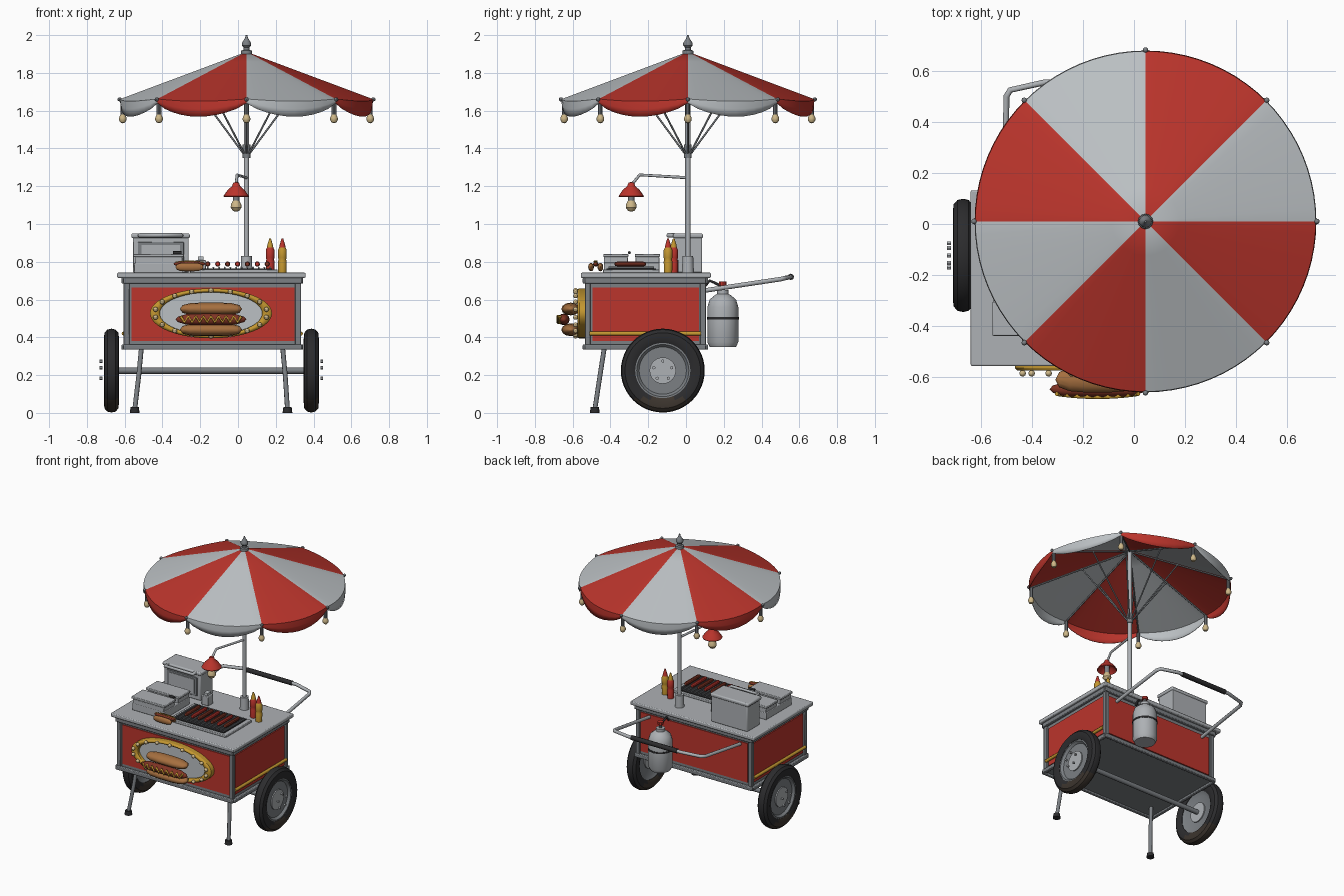
import bpy, bmesh
from math import sin, cos, pi, radians
from mathutils import Matrix, Vector

old = bpy.data.objects.get("Cube")
if old:
    bpy.data.objects.remove(old)


def material(name, *rgb):
    m = bpy.data.materials.new(name)
    m.use_nodes = True
    m.diffuse_color = (*rgb, 1)
    m.node_tree.nodes["Principled BSDF"].inputs["Base Color"].default_value = (*rgb, 1)
    return m


RED = material("red_paint", .5, .035, .025)
WHITE = material("white_cloth", .5, .53, .55)
STEEL = material("light_steel", .42, .44, .46)
GREY = material("grey_steel", .2, .215, .23)
BLACK = material("black_rubber", .025, .025, .027)
GOLD = material("gold_yellow", .55, .31, .03)
GLOW = material("cream_bulb", .62, .48, .25)
BUN = material("bun_brown", .38, .16, .05)
MEAT = material("sausage_brown", .22, .035, .018)
MUD = material("muddy_rubber", .045, .035, .027)


def finish(name, bm, *mats):
    bmesh.ops.recalc_face_normals(bm, faces=bm.faces)
    for f in bm.faces:
        f.smooth = True
    for e in bm.edges:
        e.smooth = e.calc_face_angle(0) < .6
    me = bpy.data.meshes.new(name)
    bm.to_mesh(me)
    bm.free()
    for m in mats:
        me.materials.append(m)
    return place(name, me)


def place(name, data):
    ob = bpy.data.objects.new(name, data)
    bpy.context.collection.objects.link(ob)
    return ob


def box(name, lo, hi, mat, bevel=0):
    bm = bmesh.new()
    lo, hi = Vector(lo), Vector(hi)
    bmesh.ops.create_cube(bm, size=1, matrix=Matrix.Translation((lo + hi) / 2)
                          @ Matrix.Diagonal((*(hi - lo), 1)))
    ob = finish(name, bm, mat)
    if bevel:
        mod = ob.modifiers.new("bevel", "BEVEL")
        mod.width, mod.segments = bevel, 2
    return ob


def lathe(name, profile, mat, locs, rot=(0, 0, 0), n=24, scale=(1, 1, 1)):
    """Turn a (radius, height) profile and place a copy at each location."""
    bm = bmesh.new()
    vs = [bm.verts.new((r, 0, z)) for r, z in profile]
    es = [bm.edges.new(p) for p in zip(vs, vs[1:])]
    bmesh.ops.spin(bm, geom=vs + es, cent=(0, 0, 0), axis=(0, 0, 1), angle=2 * pi, steps=n)
    bmesh.ops.remove_doubles(bm, verts=bm.verts, dist=.0002)
    obs = [finish(name, bm, mat)]
    obs += [place(name, obs[0].data) for _ in locs[1:]]
    for ob, loc in zip(obs, locs):
        ob.location, ob.rotation_euler, ob.scale = loc, rot, scale
    return obs


def drum(r, z0, z1):
    return [(0, z0), (r, z0), (r, z1), (0, z1)]


def ball(r, n=8):
    return [(r * sin(pi * i / n), -r * cos(pi * i / n)) for i in range(n + 1)]


def tube(name, paths, r, mat):
    cu = bpy.data.curves.new(name, "CURVE")
    cu.dimensions = "3D"
    cu.bevel_depth, cu.bevel_resolution, cu.use_fill_caps = r, 2, True
    for path in paths:
        sp = cu.splines.new("POLY")
        sp.points.add(len(path) - 1)
        for p, co in zip(sp.points, path):
            p.co = (*co, 1)
    cu.materials.append(mat)
    return place(name, cu)


# Cart body, panels and frame
X0, X1, Y0, Y1 = -.605, .333, -.535, .105
box("cart_core", (X0 + .015, Y0 + .015, .345), (X1 - .015, Y1 - .015, .71), GREY)
box("front_panel", (-.565, Y0 + .008, .38), (.3, Y0 + .03, .665), RED)
box("back_panel", (-.565, Y1 - .03, .38), (.3, Y1 - .008, .665), RED)
for side, x in (("right", X0), ("left", X1)):
    s = -1 if x < 0 else 1
    box(side + "_panel", (x - s * .008, -.495, .38), (x - s * .03, .07, .665), RED)
    tube(side + "_gold_rail", [[(x, -.51, .42), (x, .08, .42)]], .011, GOLD)
    for y in (Y0 + .015, Y1 - .015):
        box("corner_post", (x - s * .03, y - .015, .345), (x, y + .015, .71), GREY, .004)
for z0, z1 in ((.335, .362), (.685, .715)):
    for y in (Y0, Y1):
        box("long_rail", (X0 - .005, y - .012, z0), (X1 + .005, y + .012, z1), GREY, .005)
    for x in (X0, X1):
        box("short_rail", (x - .012, Y0, z0), (x + .012, Y1, z1), GREY, .005)
box("counter_top", (-.64, -.557, .715), (.358, .132, .742), STEEL, .006)

# Wheels, axle and legs
tyre = [(.146, -.03), (.17, -.04), (.2, -.037), (.217, -.022), (.222, 0),
        (.217, .022), (.2, .037), (.17, .04), (.146, .03), (.146, -.03)]
rim = [(0, -.012), (.12, -.012), (.148, -.028), (.148, .028), (.138, .028), (.125, .012), (0, .012)]
AY, AZ = -.123, .224
for s, x in ((-1, -.67), (1, .388)):
    turn, at = (0, s * pi / 2, 0), [(x, AY, AZ)]
    t = lathe("tyre", tyre, BLACK, at, turn, 48)[0]
    t.data.materials.append(MUD)
    for f in t.data.polygons:
        f.material_index = int(-s * f.center.x < -.145)
    lathe("wheel_rim", rim, GREY, at, turn, 40)
    lathe("wheel_hub", drum(.07, -.02, .02), STEEL, at, turn)
    bolts = [(x + s * .055, AY + .05 * sin(a * 2 * pi / 5), AZ + .05 * cos(a * 2 * pi / 5)) for a in range(5)]
    lathe("wheel_bolt", drum(.009, -.007, .007), STEEL, bolts, turn, 6)
tube("axle", [[(-.66, AY, AZ), (.38, AY, AZ)]], .017, GREY)
legs = [[(-.51, -.43, .36), (-.525, -.455, .2), (-.547, -.483, .015)],
        [(.235, -.43, .36), (.25, -.455, .2), (.262, -.483, .015)]]
tube("front_legs", legs, .013, GREY)
lathe("leg_foot", [(0, 0), (.026, 0), (.022, .03), (0, .03)], BLACK, [(p[2][0], p[2][1], 0) for p in legs], n=12)

# Push handle
tube("push_handle", [[(-.505, .08, .645), (-.5, .5, .708), (-.485, .525, .714), (-.35, .555, .72),
                      (.08, .555, .72), (.21, .525, .714), (.225, .5, .708), (.23, .08, .645)]], .012, STEEL)
tube("handle_grip", [[(-.32, .555, .72), (.05, .555, .72)]], .017, BLACK)

# Gas bottle with valve and hose
G = [(.07, .195, 0)]
lathe("gas_bottle", [(0, .35), (.07, .35), (.082, .375), (.082, .56), (.07, .6), (.04, .625),
                     (.03, .63), (.03, .65), (0, .65)], STEEL, G, n=16)
lathe("bottle_strap", drum(.085, .495, .507), BLACK, G, n=16)
lathe("valve_stem", drum(.01, .65, .68), GREY, G, n=10)
lathe("valve_knob", drum(.02, .675, .695), RED, G, n=10)
tube("gas_hose", [[(.07, .195, .665), (.07, .15, .69), (.07, .125, .7), (.07, .1, .67)]], .007, BLACK)

# Oval sign with bulbs
SX, SZ, sign = -.143, .527, (pi / 2, 0, 0)
lathe("sign_oval", drum(.9, 0, .02), WHITE, [(SX, -.525, SZ)], sign, 48, (.323, .132, 1))
lathe("sign_ring", [(.84, 0), (1, 0), (1, .035), (.97, .045), (.87, .045), (.84, .035), (.84, 0)],
      GOLD, [(SX, -.53, SZ)], sign, 48, (.323, .132, 1))
ring = [i * 2 * pi / 18 + pi / 2 for i in range(18)]
lathe("sign_bulb", ball(.013), GLOW, [(SX + .298 * cos(a), -.585, SZ + .121 * sin(a)) for a in ring], n=10)


def hot_dog(name, loc, rot, k):
    """Length along x, bun halves along y, open side along z."""
    m = Matrix.LocRotScale(Vector(loc), rot, Vector((k, k, k)))
    bun = [(0, -.165), (.6, -.15), (.9, -.11), (1, -.05), (1, .05), (.9, .11), (.6, .15), (0, .165)]
    meat = [(0, -.188), (.014, -.175), (.028, -.13), (.031, 0), (.028, .13), (.014, .175), (0, .188)]
    along = Matrix.Rotation(pi / 2, 4, "Y")
    for y in (-.055, .055):
        ob = lathe(name + "_bun", bun, BUN, [(0, 0, 0)], n=12)[0]
        ob.matrix_world = m @ Matrix.Translation((0, y, 0)) @ along @ Matrix.Diagonal((.05, .034, 1, 1))
    ob = lathe(name + "_sausage", meat, MEAT, [(0, 0, 0)], n=12)[0]
    ob.matrix_world = m @ Matrix.Translation((0, 0, .037)) @ along
    wave = [(-.16 + i * .02, .016 * (-1) ** i, .068 - .012 * (abs(i - 8) / 8) ** 2) for i in range(17)]
    tube(name + "_mustard", [wave], .008, GOLD).matrix_world = m


turn_x = Matrix.Rotation(pi / 2, 3, "X").to_quaternion()
hot_dog("sign_hot_dog", (SX, -.61, .495), turn_x, 1)
hot_dog("served_hot_dog", (-.257, -.478, .772), Matrix.Identity(3).to_quaternion(), .45)

# Grill tray with sausages
box("grill_tray", (-.255, -.44, .742), (.21, -.14, .76), STEEL, .004)
box("grill_plate", (-.23, -.42, .75), (.18, -.16, .765), BLACK)
tube("grill_bars", [[(-.22 + i * .03, -.41, .769), (-.22 + i * .03, -.17, .769)] for i in range(14)], .005, GREY)
sausage = [(0, -.085), (.01, -.08), (.014, -.065), (.014, .065), (.01, .08), (0, .085)]
xs = [-.16 + i * .0525 for i in range(7)]
for mat, part in ((MEAT, xs[::2]), (RED, xs[1::2])):
    lathe("grilled_sausage", sausage, mat, [(x, -.295, .788) for x in part], sign, 10)

# Food warmer with two lids
box("warmer_base", (-.55, -.435, .742), (-.29, -.14, .795), STEEL, .004)
for y in (-.435, -.268):
    box("warmer_tub", (-.545, y, .79), (-.295, y + .127, .825), STEEL, .004)
    box("warmer_lid", (-.555, y - .003, .825), (-.287, y + .13, .842), STEEL, .004)
tube("warmer_knob", [[(-.345, -.3, .848), (-.3, -.3, .848)]], .008, BLACK)

# Tall bread cabinet and napkin box
box("cabinet_body", (-.555, -.06, .742), (-.262, .085, .93), STEEL, .005)
box("cabinet_lid", (-.565, -.068, .925), (-.255, .09, .95), STEEL, .008)
box("cabinet_door", (-.53, -.066, .77), (-.287, -.055, .905), GREY, .003)
box("cabinet_window", (-.51, -.07, .785), (-.307, -.06, .89), STEEL)
tube("cabinet_handle", [[(-.52, -.06, .94), (-.52, -.095, .94), (-.3, -.095, .94), (-.3, -.06, .94)]], .012, STEEL)
box("napkin_box", (-.225, -.1, .742), (-.17, -.04, .81), STEEL, .004)
box("napkins", (-.213, -.09, .81), (-.182, -.05, .828), WHITE)

# Sauce bottles
for name, mat, cap, loc in (("ketchup", RED, GOLD, (.17, -.065, .742)), ("mustard", GOLD, RED, (.235, -.095, .742))):
    lathe(name + "_bottle", [(0, 0), (.022, 0), (.023, .06), (.02, .07), (.023, .08), (.023, .12),
                             (.016, .135), (0, .135)], mat, [loc], n=12)
    lathe(name + "_cap", [(0, .133), (.017, .133), (.014, .15), (.004, .182), (0, .182)], cap, [loc], n=12)

# Parasol pole, collars and finial
PX, PY = .045, .01
P = [(PX, PY, 0)]
lathe("pole", drum(.014, .72, 1.92), STEEL, P, n=16)
lathe("pole_base", [(0, .742), (.032, .742), (.028, .83), (0, .83)], STEEL, P, n=16)
lathe("sliding_collar", drum(.02, 1.35, 1.42), GREY, P, n=16)
lathe("finial", [(0, 1.895), (.03, 1.9), (.028, 1.918), (.016, 1.922), (.016, 1.935), (.025, 1.945), (.025, 1.958),
                 (.016, 1.972), (.008, 1.985), (.004, 2), (0, 2)], GREY, P, n=12)

# Striped canopy with scalloped valance
R, TOP, RIM, SEG = .667, 1.912, 1.662, 10
bm = bmesh.new()
rows = [(0, 0), (.2, 0), (.4, 0), (.6, 0), (.8, 0), (1, 0), (1.004, .5), (1, 1)]


def canopy_point(j, row):
    t, drop = row
    a, bulge = j * 2 * pi / (8 * SEG), sin(pi * (j % SEG) / SEG)
    r = R * t
    z = TOP + (RIM - TOP) * min(t, 1) - .012 * bulge * min(t, 1) - drop * (.022 + .06 * bulge ** .7)
    return bm.verts.new((PX + r * cos(a), PY + r * sin(a), z))


grid = [[canopy_point(j, row) for row in rows] for j in range(8 * SEG)]
for j in range(8 * SEG):
    a, b = grid[j], grid[(j + 1) % (8 * SEG)]
    for i in range(len(rows) - 1):
        f = bm.faces.new((a[i], a[i + 1], b[i + 1], b[i]))
        f.material_index = (j // SEG) % 2
bmesh.ops.remove_doubles(bm, verts=bm.verts, dist=.0002)
canopy = finish("canopy", bm, WHITE, RED)
canopy.modifiers.new("thickness", "SOLIDIFY").thickness = .004


# Ribs, struts, rim tips and hanging bulbs
def spoke(i, r, z):
    return (PX + r * cos(i * pi / 4), PY + r * sin(i * pi / 4), z)


tube("canopy_ribs", [[spoke(i, .01, 1.895), spoke(i, .66, 1.652)] for i in range(8)], .005, GREY)
tube("canopy_struts", [[spoke(i, .018, 1.375), spoke(i, .32, 1.785)] for i in range(8)], .005, GREY)
lathe("rim_tip", ball(.011), GREY, [spoke(i, .672, 1.66) for i in range(8)], n=8)
hang = [spoke(i, .655, 0) for i in range(8)]
lathe("bulb_socket", drum(.012, 1.575, 1.65), GREY, hang, n=10)
lathe("hanging_bulb", [(0, 1.533), (.012, 1.537), (.02, 1.55), (.02, 1.562), (.012, 1.58), (0, 1.582)], GLOW, hang, n=12)

# Lamp on a bent arm
L = [(-.01, -.29, 0)]
tube("lamp_arm", [[(PX, PY, 1.245), (-.005, -.245, 1.26), (-.01, -.29, 1.205)]], .008, STEEL)
lathe("lamp_shade", [(0, 1.222), (.014, 1.22), (.022, 1.2), (.045, 1.18), (.067, 1.148), (.064, 1.143),
                     (.04, 1.172), (0, 1.185)], RED, L)
lathe("lamp_socket", drum(.017, 1.12, 1.18), GREY, L, n=12)
lathe("lamp_bulb", [(0, 1.065), (.016, 1.069), (.029, 1.087), (.027, 1.105), (.016, 1.125), (0, 1.127)], GLOW, L, n=16)
